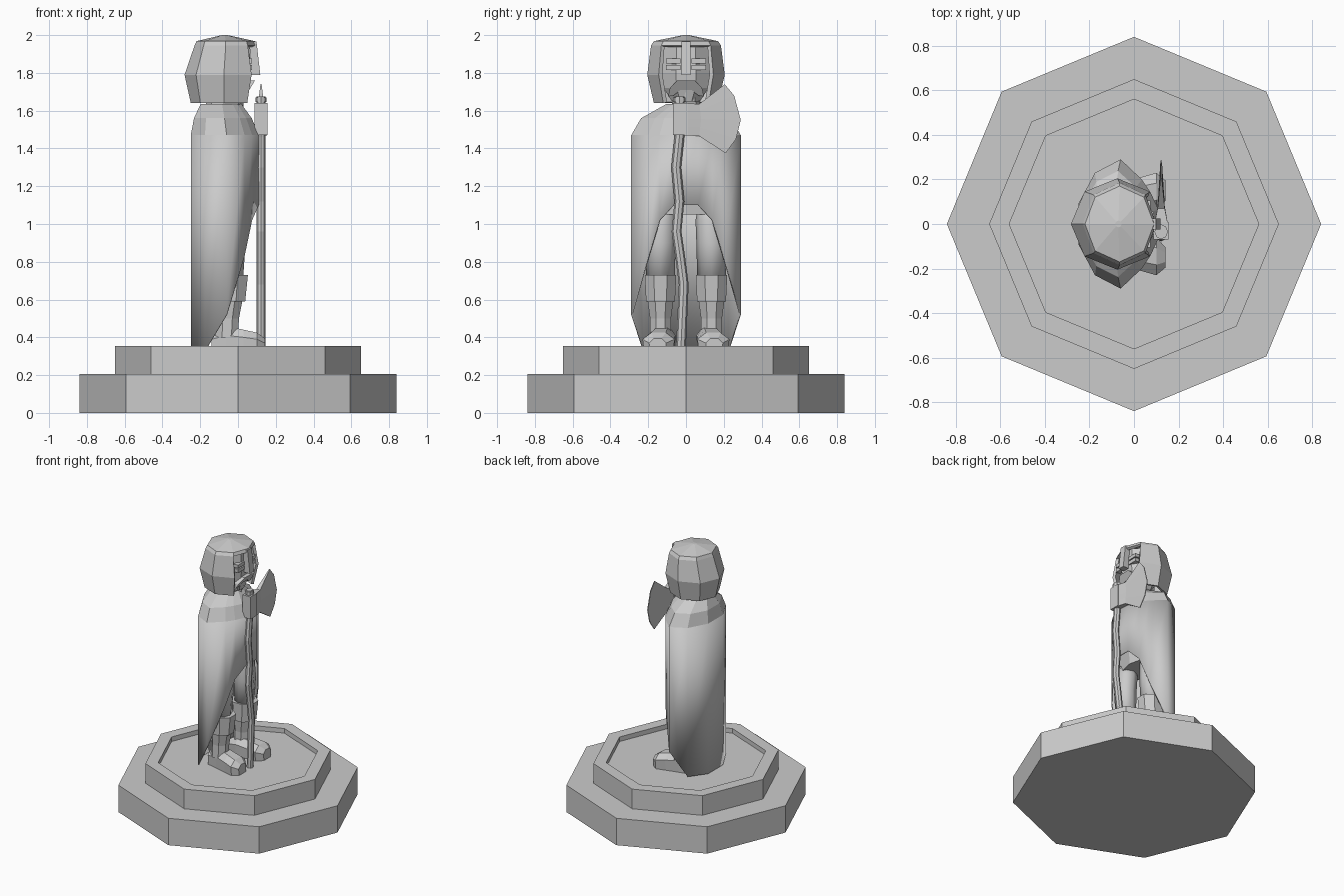
import bpy, bmesh
from math import sin, cos, pi

if "Cube" in bpy.data.objects:
    bpy.data.objects.remove(bpy.data.objects["Cube"])


def ring(cx, cy, rx, ry, z, n=8, phase=0.0):
    return [(cx + rx * cos(2 * pi * i / n + phase), cy + ry * sin(2 * pi * i / n + phase), z)
            for i in range(n)]


def loft(name, rings, caps=(True, True), skip=(), smooth=False, thick=0.0):
    """Join closed rings of points; skip holds (band, side) pairs left open."""
    bm = bmesh.new()
    vs = [[bm.verts.new(p) for p in r] for r in rings]
    n = len(rings[0])
    for b in range(len(vs) - 1):
        for i in range(n):
            if (b, i) in skip:
                continue
            j = (i + 1) % n
            bm.faces.new((vs[b][i], vs[b][j], vs[b + 1][j], vs[b + 1][i]))
    if caps[0]:
        bm.faces.new(vs[0][::-1])
    if caps[1]:
        bm.faces.new(vs[-1])
    bmesh.ops.recalc_face_normals(bm, faces=bm.faces)
    for f in bm.faces:
        f.smooth = smooth
    me = bpy.data.meshes.new(name)
    bm.to_mesh(me)
    bm.free()
    ob = bpy.data.objects.new(name, me)
    bpy.context.collection.objects.link(ob)
    if thick:
        m = ob.modifiers.new("thickness", 'SOLIDIFY')
        m.thickness = thick
        m.offset = -1
    return ob


def box(name, x0, x1, y0, y1, z0, z1):
    return loft(name, [[(x0, y0, z), (x1, y0, z), (x1, y1, z), (x0, y1, z)] for z in (z0, z1)])


def plate(name, yz, x0, x1):
    return loft(name, [[(x, y, z) for y, z in yz] for x in (x0, x1)])


# stepped octagonal plinth with a shallow recess
loft("plinth", [ring(0, 0, r, r, z) for r, z in
                ((.84, 0), (.84, .205), (.65, .205), (.65, .355), (.56, .355), (.56, .32))])

# cloak: smooth wrap with a hem rising to the front
half = [(.11, .065, 1.10), (.075, .14, 1.02), (.035, .20, .83), (-.06, .29, .52),
        (-.175, .23, .335), (-.25, .09, .325)]
hem = half + [(x, -y, z) for x, y, z in half[::-1]]
top = [(x, y, 1.47) for x, y, z in hem]
loft("cloak", [hem, top], caps=(False, False), smooth=True, thick=.008)


# faceted shoulders
def shrink(cx, sx, sy, z):
    return [(cx + (x + .07) * sx, y * sy, z) for x, y, _ in top]


loft("shoulders", [top, shrink(-.08, .85, .82, 1.56), shrink(-.09, .6, .36, 1.635)],
     caps=(False, True))
loft("neck", [ring(-.07, 0, .1, .075, z) for z in (1.5, 1.70)])

# torso hidden under the cloak
loft("torso", [ring(-.07, 0, .11, .2, 1.05), ring(-.07, 0, .13, .22, 1.45)])

# head
loft("head", [ring(-.05, 0, .09, .08, 1.65, 8, pi / 8), ring(-.045, 0, .11, .13, 1.72, 8, pi / 8),
              ring(-.045, 0, .12, .14, 1.80, 8, pi / 8), ring(-.05, 0, .12, .13, 1.94, 8, pi / 8)])

# open faced helmet
loft("helmet", [ring(-.075, 0, .175, .17, 1.64), ring(-.075, 0, .208, .205, 1.79),
                ring(-.065, 0, .165, .185, 1.945), ring(-.065, 0, .155, .17, 1.968),
                ring(-.07, 0, .015, .015, 2.0)],
     caps=(False, True), skip=[(b, i) for b in (0, 1) for i in (0, 7)], thick=.022)
loft("nose_guard", [[(x0, -w, z), (x1, -w, z), (x1, w, z), (x0, w, z)] for x0, x1, w, z in
                    ((.07, .118, .025, 1.79), (.06, .098, .025, 1.965))])

# face details
for s in (-1, 1):
    ya, yb = sorted((s * .03, s * .105))
    box("eye", .04, .075, ya, yb, 1.85, 1.875)
    box("lower_eyelid", .04, .075, ya, yb, 1.815, 1.842)
arch = [(-.095, 1.675), (-.085, 1.72), (-.045, 1.76), (.045, 1.76), (.085, 1.72), (.095, 1.675),
        (.065, 1.68), (.03, 1.71), (-.03, 1.71), (-.065, 1.68)]
loft("moustache", [[(.0, y, z) for y, z in arch],
                   [(.09 - .6 * (1.76 - z), y, z) for y, z in arch]])
loft("chin", [ring(-.01, 0, .05, .065, 1.645), ring(0, 0, .05, .075, 1.70)])

# legs and boots
for s in (-1, 1):
    y = s * .135
    loft("leg", [ring(-.04, y, .065, .075, .68), ring(-.035, y, .075, .08, .9),
                 ring(-.04, y * .95, .075, .078, 1.02), ring(-.05, y * .9, .06, .05, 1.12)],
         smooth=True)
    loft("boot_shaft", [ring(-.06, y, .065, .06, .40, 8, pi / 8),
                        ring(-.055, y, .065, .06, .50, 8, pi / 8),
                        ring(-.045, y, .075, .075, .60, 8, pi / 8)])
    loft("boot_cuff", [ring(-.045, y, .09, .083, .59, 8, pi / 8),
                       ring(-.04, y, .1, .09, .73, 8, pi / 8)])
    # foot sections from heel to toe: x, centre y, half width, shoulder height, top height
    rings = []
    for x, cy, w, zs, zt in ((-.14, .115, .05, .39, .42), (-.06, .12, .065, .41, .46),
                             (.03, .135, .075, .40, .44), (.10, .145, .085, .39, .425),
                             (.142, .15, .045, .37, .395)):
        cy *= s
        rings.append([(x, cy + w * .9, .32), (x, cy + w, zs), (x, cy + w * .45, zt),
                      (x, cy - w * .45, zt), (x, cy - w, zs), (x, cy - w * .9, .32)])
    loft("boot_foot", rings)

# slightly crooked axe handle
path = [(-.028, .32), (-.02, .5), (-.012, .68), (-.03, .82), (-.05, .96), (-.035, 1.12),
        (-.052, 1.3), (-.035, 1.46), (-.035, 1.675)]
loft("axe_handle", [ring(.122, y, .023, .026, z) for y, z in path])
loft("axe_cap", [ring(.122, -.035, .03, .033, z) for z in (1.645, 1.67)])

# axe head: socket and tapering blade
plate("axe_socket", [(-.07, 1.47), (.01, 1.47), (.01, 1.64), (-.07, 1.64)], .088, .155)
edge = [(.21, 1.375), (.265, 1.45), (.29, 1.55), (.255, 1.68), (.205, 1.74)]
sections = [[(-.01, 1.47), (-.01, 1.51), (-.01, 1.555), (-.01, 1.60), (-.01, 1.64)],
            [(.07, 1.465), (.075, 1.51), (.08, 1.555), (.075, 1.60), (.07, 1.635)], edge]
loft("axe_blade", [[(.122 - t, y, z) for y, z in sec] + [(.122 + t, y, z) for y, z in sec[::-1]]
                   for sec, t in zip(sections, (.032, .016, .003))])
